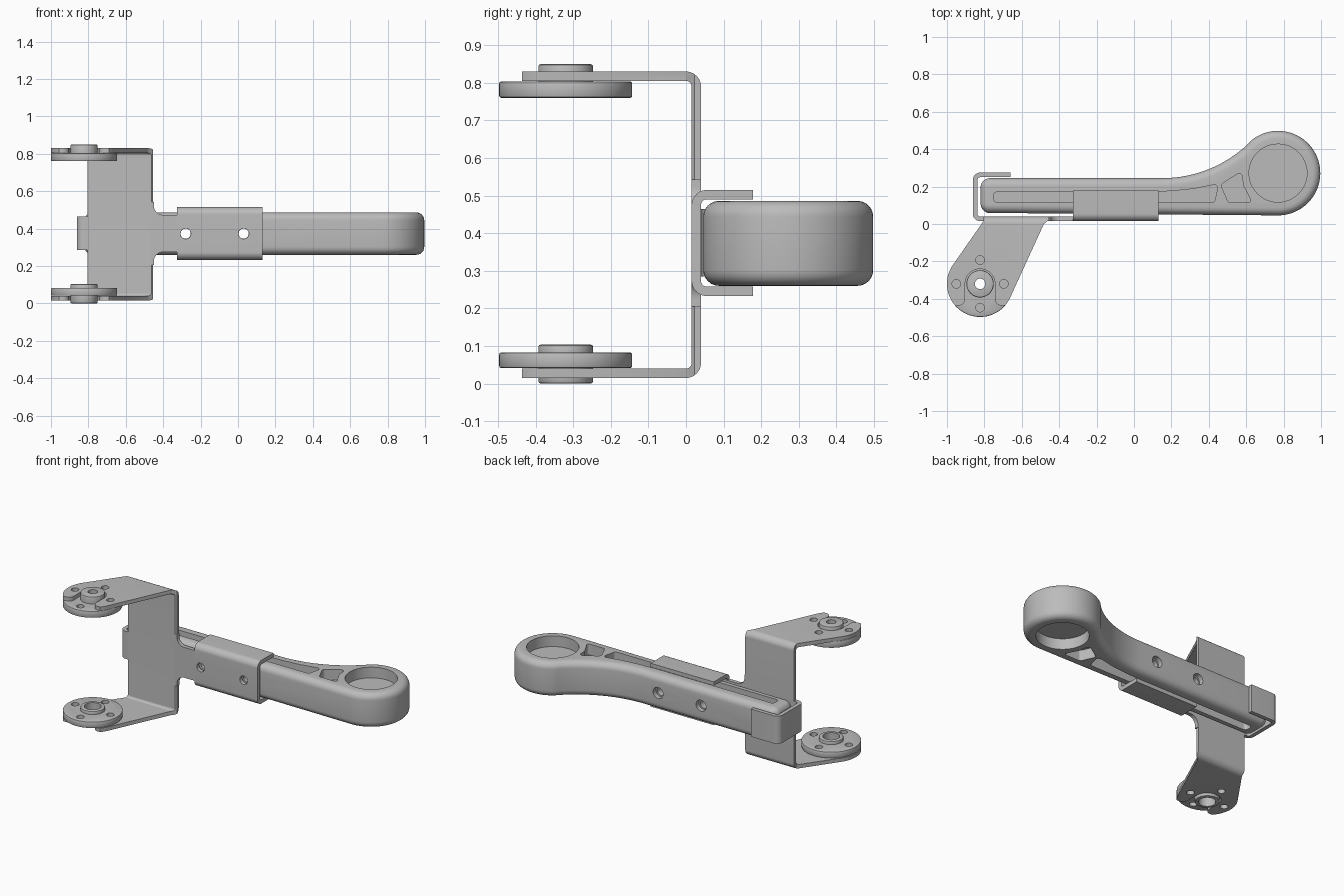
import bpy, bmesh, math
from mathutils import Vector

cube = bpy.data.objects.get("Cube")
if cube:
    bpy.data.objects.remove(cube, do_unlink=True)

grey = bpy.data.materials.new("satin grey")
grey.use_nodes = True
grey.diffuse_color = (0.5, 0.5, 0.5, 1)
grey.node_tree.nodes["Principled BSDF"].inputs["Base Color"].default_value = grey.diffuse_color


def arc(cx, cy, r, start, end, n=24):
    angles = [math.radians(start + (end - start) * k / n) for k in range(n + 1)]
    return [(cx + r * math.cos(a), cy + r * math.sin(a)) for a in angles]


def circle(cx, cy, r, n=48):
    return arc(cx, cy, r, 0, 360, n)[:-1]


def rounded(points, n=8):
    """Outline from (a, b) or (a, b, radius) corners."""
    out = []
    for i, p in enumerate(points):
        c = Vector(p[:2])
        if len(p) < 3:
            out.append(c)
            continue
        u = (Vector(points[i - 1][:2]) - c).normalized()
        v = (Vector(points[(i + 1) % len(points)][:2]) - c).normalized()
        half = u.angle(v) / 2
        t = p[2] / math.tan(half)
        mid = c + (u + v).normalized() * p[2] / math.sin(half)
        d0, d1 = c + u * t - mid, c + v * t - mid
        out += [mid + d0.lerp(d1, k / n).normalized() * p[2] for k in range(n + 1)]
    return out


def prism(name, outline, axis, lo, hi, bevel=0, segments=3):
    """Extrude an outline along one axis, optionally rounding both rims."""
    place = {"x": lambda a, b, h: (h, a, b),
             "y": lambda a, b, h: (a, h, b),
             "z": lambda a, b, h: (a, b, h)}[axis]
    bm = bmesh.new()
    low = [bm.verts.new(place(p[0], p[1], lo)) for p in outline]
    high = [bm.verts.new(place(p[0], p[1], hi)) for p in outline]
    caps = [bm.faces.new(low), bm.faces.new(high)]
    for i in range(len(low)):
        j = (i + 1) % len(low)
        bm.faces.new((low[i], low[j], high[j], high[i]))
    bmesh.ops.recalc_face_normals(bm, faces=bm.faces)
    if bevel:
        rims = [e for f in caps for e in f.edges]
        bmesh.ops.bevel(bm, geom=rims, offset=bevel, segments=segments,
                        profile=0.5, affect="EDGES", clamp_overlap=False)
    mesh = bpy.data.meshes.new(name)
    bm.to_mesh(mesh)
    bm.free()
    mesh.materials.append(grey)
    obj = bpy.data.objects.new(name, mesh)
    bpy.context.collection.objects.link(obj)
    return obj


def combine(obj, others, operation="DIFFERENCE"):
    """Apply booleans and discard the helper solids."""
    for other in others:
        mod = obj.modifiers.new("cut", "BOOLEAN")
        mod.operation, mod.solver, mod.object = operation, "EXACT", other
        graph = bpy.context.evaluated_depsgraph_get()
        mesh = bpy.data.meshes.new_from_object(obj.evaluated_get(graph))
        obj.modifiers.clear()
        obj.data = mesh
        bpy.data.objects.remove(other, do_unlink=True)
    return obj


def cutter(outline, axis, lo, hi):
    obj = prism("cutter", outline, axis, lo, hi)
    obj.hide_render = True
    return obj


T = 0.025              # sheet thickness
INNER, OUTER = 0.015, 0.04   # bend radii
Y0, Y1 = 0.015, 0.04   # main sheet plane

# Handle with a round head
Z0, Z1 = 0.26, 0.486
HX, HY, HR = 0.77, 0.272, 0.226
blend = arc(0.15, 0.914, 0.669, 270, 313.9, 16)
head = arc(HX, HY, HR, 133.9, -90, 48)
left_end = rounded([(-0.82, 0.046, 0.05), (-0.82, 0.245, 0.05), (0.1, 0.245)])[:-1]
handle = prism("handle", left_end + blend + head[1:], "z", Z0, Z1, 0.042, 6)
slot = rounded([(-0.75, 0.115, 0.02), (-0.75, 0.172, 0.02), (0.1, 0.172), (0.2, 0.176),
                (0.32, 0.188), (0.452, 0.215, 0.018), (0.43, 0.115, 0.018)])
web = rounded([(0.463, 0.21, 0.02), (0.58, 0.285, 0.02), (0.582, 0.21),
               (0.632, 0.115, 0.012), (0.505, 0.115, 0.018)])
DEPTH = 0.07
for lo, hi in ((Z1 - DEPTH, Z1 + 0.1), (Z0 - 0.1, Z0 + DEPTH)):
    combine(handle, [cutter(o, "z", lo, hi) for o in (slot, web, circle(HX, HY, 0.155))])
BOLTS = [(-0.28, 0.373), (0.03, 0.373)]
for x, z in BOLTS:
    combine(handle, [cutter(circle(x, z, 0.027, 32), "y", -0.1, 0.4),
                     cutter(circle(x, z, 0.036, 32), "y", 0.215, 0.4)])


def channel(edge, tip, lo, hi, sign):
    """U section: the back sits at edge and the legs reach to tip."""
    inner = edge + sign * T
    return rounded([(edge, lo, OUTER), (tip, lo), (tip, lo + T), (inner, lo + T, INNER),
                    (inner, hi - T, INNER), (tip, hi - T), (tip, hi), (edge, hi, OUTER)])


# Clamp that wraps the handle
clamp = prism("handle_clamp", channel(Y0, 0.178, 0.233, 0.515, 1), "x", -0.325, 0.13)
combine(clamp, [cutter(circle(x, z, 0.028, 32), "y", -0.1, 0.1) for x, z in BOLTS])

# Neck joining the clamp to the fork
prism("clamp_neck", rounded([(-0.465, 0.205), (-0.45, 0.205), (-0.45, 0.275, 0.05),
                             (-0.32, 0.275), (-0.32, 0.473), (-0.45, 0.473, 0.05),
                             (-0.45, 0.543), (-0.465, 0.543)]), "y", Y0, Y1)

# Strap hooked around the handle end
prism("end_strap", rounded([(-0.8, Y0), (-0.862, Y0, OUTER), (-0.862, 0.275, OUTER),
                            (-0.66, 0.275), (-0.66, 0.25), (-0.837, 0.25, INNER),
                            (-0.837, Y1, INNER), (-0.8, Y1)]), "z", 0.285, 0.465)

# Fork bracket: a bent channel trimmed to its plan shape
CX, CY, R = -0.823, -0.32, 0.177
fork = prism("fork_bracket", channel(Y1, -0.6, 0.015, 0.83, -1), "x", -1.1, -0.3)
notch = rounded([(CX - 0.134, -0.436), (CX - 0.08, -0.436, 0.035), (CX - 0.08, CY)])[:-1]
notch += arc(CX, CY, 0.08, 180, 0)
notch += rounded([(CX + 0.08, CY), (CX + 0.08, -0.436, 0.035), (CX + 0.134, -0.436)])[1:]
plan = [(-0.455, 0.1), (-0.805, 0.1), (-0.805, 0.015)] + arc(CX, CY, R, 145, 220)
plan += notch + arc(CX, CY, R, -40, -24, 6) + [(-0.482, 0.0), (-0.455, 0.022)]
combine(fork, [cutter(plan, "z", -0.1, 1)], "INTERSECT")
PINS = [(CX + 0.127 * math.cos(k * math.pi / 2), CY + 0.127 * math.sin(k * math.pi / 2))
        for k in range(4)]
combine(fork, [cutter(circle(x, y, 0.023, 24), "z", -0.1, 1) for x, y in PINS[:3]])


# Pivot discs and their hubs
def pivot(name, disc_lo, disc_hi, hub_lo, hub_hi, bore, pin_floor):
    disc = prism(name + "_disc", circle(CX, CY, R, 64), "z", disc_lo, disc_hi, 0.006, 2)
    hub = prism(name + "_hub", circle(CX, CY, 0.073), "z", hub_lo, hub_hi, 0.007, 2)
    combine(disc, [hub], "UNION")
    combine(disc, [cutter(circle(CX, CY, bore, 32), "z", -0.1, 1)])
    combine(disc, [cutter(circle(x, y, 0.023, 24), "z", pin_floor, 1) for x, y in PINS])
    disc.name = name


pivot("upper_pivot", 0.76, 0.804, 0.78, 0.85, 0.028, 0.782)
pivot("lower_pivot", 0.041, 0.083, 0.0, 0.104, 0.05, -0.1)

# Smooth curved walls, keep hard edges
for obj in bpy.context.view_layer.objects:
    obj.select_set(obj.type == "MESH" and not obj.hide_render)
bpy.context.view_layer.objects.active = handle
bpy.ops.object.shade_smooth_by_angle(angle=math.radians(30))
